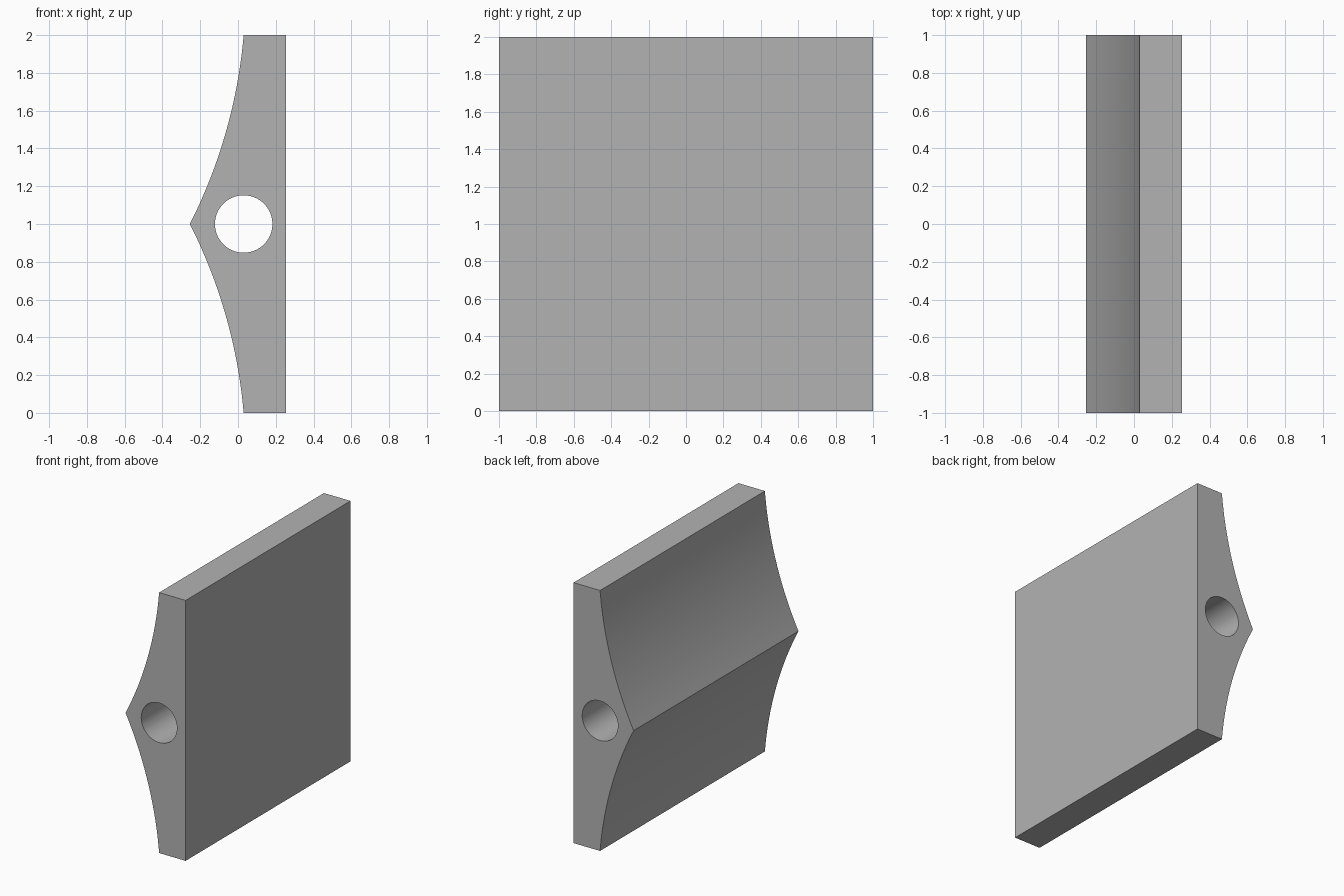
import bpy
import bmesh
import math
from mathutils import Vector

cube = bpy.data.objects.get("Cube")
if cube:
    bpy.data.objects.remove(cube, do_unlink=True)

BACK_X, EDGE_X, RIDGE_X = 0.255, 0.03, -0.255
HOLE_RADIUS = 0.152
SAGITTA = 0.05
STEPS = 24

grey = bpy.data.materials.new("plain_grey")
grey.use_nodes = True
colour = (0.45, 0.45, 0.45, 1)
grey.diffuse_color = colour
grey.node_tree.nodes["Principled BSDF"].inputs["Base Color"].default_value = colour


def arc(start, end, sagitta, steps):
    """Points of a circular arc bowed towards +x between two (x, z) points."""
    a, b = Vector(start), Vector(end)
    chord = b - a
    half = chord.length / 2
    radius = (half ** 2 + sagitta ** 2) / (2 * sagitta)
    along = chord.normalized()
    normal = Vector((along.y, -along.x))
    if normal.x < 0:
        normal = -normal
    centre = (a + b) / 2 - normal * (radius - sagitta)
    sweep = math.asin(half / radius)
    points = []
    for i in range(steps + 1):
        t = sweep * (2 * i / steps - 1)
        points.append(centre + radius * (along * math.sin(t) + normal * math.cos(t)))
    return points


# Ridged block: flat back, two hollow curves meeting at a ridge
upper = arc((EDGE_X, 2), (RIDGE_X, 1), SAGITTA, STEPS)
lower = [Vector((p.x, 2 - p.y)) for p in reversed(upper[:-1])]
outline = [Vector((BACK_X, 0)), Vector((BACK_X, 2))] + upper + lower

bm = bmesh.new()
face = bm.faces.new([bm.verts.new((p.x, -1, p.y)) for p in outline])
sides = bmesh.ops.extrude_face_region(bm, geom=[face])
moved = [g for g in sides["geom"] if isinstance(g, bmesh.types.BMVert)]
bmesh.ops.translate(bm, verts=moved, vec=(0, 2, 0))
bmesh.ops.recalc_face_normals(bm, faces=bm.faces)
mesh = bpy.data.meshes.new("ridged_block")
bm.to_mesh(mesh)
bm.free()
block = bpy.data.objects.new("ridged_block", mesh)
bpy.context.collection.objects.link(block)
mesh.materials.append(grey)

# Round hole running the whole depth
bpy.ops.mesh.primitive_cylinder_add(vertices=64, radius=HOLE_RADIUS, depth=3,
                                    location=(EDGE_X, 0, 1),
                                    rotation=(math.pi / 2, 0, 0))
cutter = bpy.context.object
cutter.name = "hole_cutter"
cutter.data.materials.append(grey)

cut = block.modifiers.new("hole", "BOOLEAN")
cut.operation = "DIFFERENCE"
cut.solver = "EXACT"
cut.object = cutter

bpy.ops.object.select_all(action="DESELECT")
block.select_set(True)
bpy.context.view_layer.objects.active = block
bpy.ops.object.modifier_apply(modifier=cut.name)
bpy.data.objects.remove(cutter, do_unlink=True)
bpy.ops.object.shade_smooth_by_angle(angle=math.radians(25))
